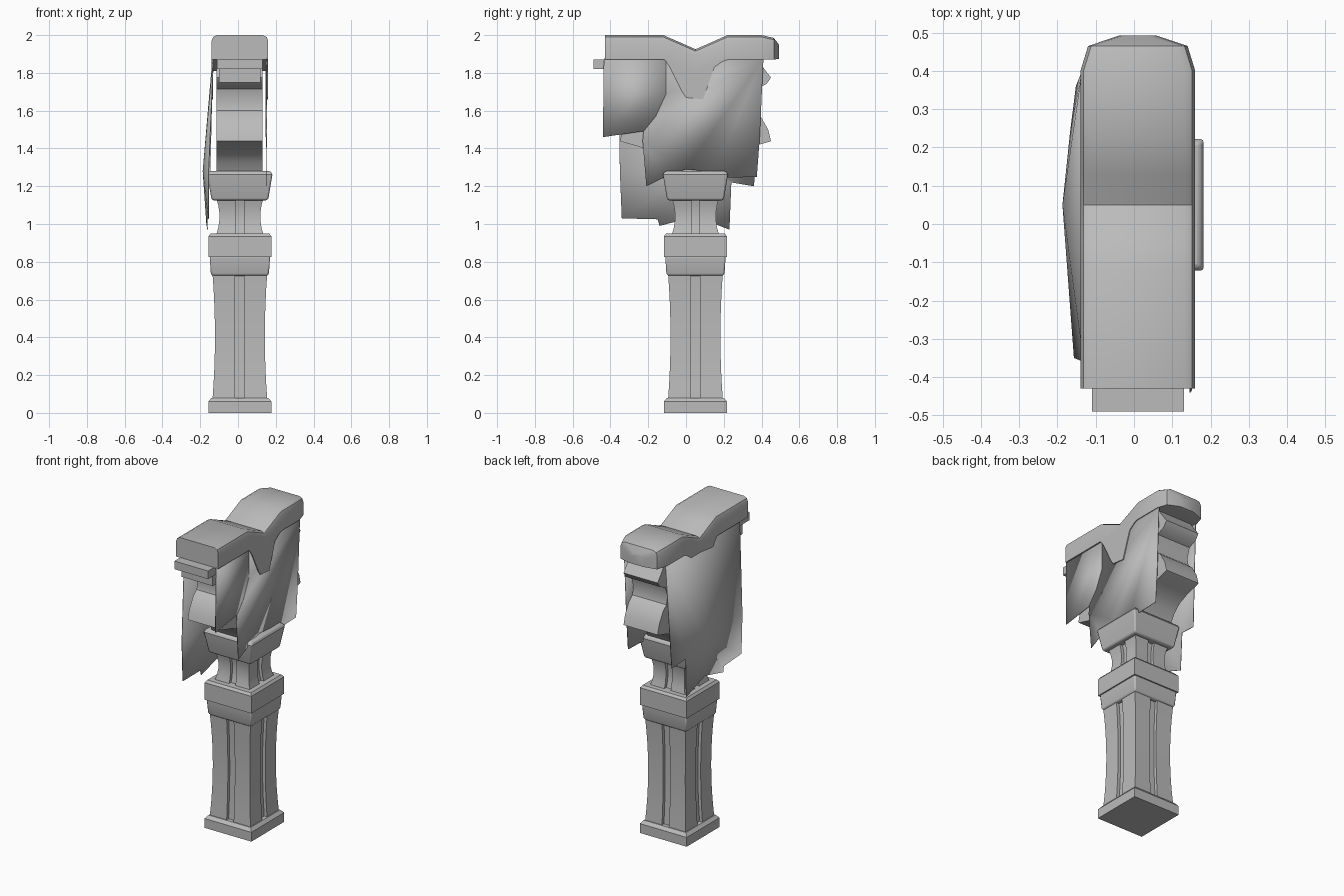
import bpy, math

cube = bpy.data.objects.get("Cube")
if cube:
    bpy.data.objects.remove(cube)

CX, CY = 0.01, 0.05   # axis of the post

stone = bpy.data.materials.new("stone grey")
stone.use_nodes = True
stone.diffuse_color = (0.5, 0.5, 0.5, 1)
stone.node_tree.nodes["Principled BSDF"].inputs["Base Color"].default_value = (0.5, 0.5, 0.5, 1)


def make(name, verts, faces, angle=35, bevel=0, thick=0):
    mesh = bpy.data.meshes.new(name)
    mesh.from_pydata(verts, [], faces)
    mesh.materials.append(stone)
    obj = bpy.data.objects.new(name, mesh)
    bpy.context.collection.objects.link(obj)
    bpy.ops.object.select_all(action='DESELECT')
    bpy.context.view_layer.objects.active = obj
    obj.select_set(True)
    # consistent outward normals
    bpy.ops.object.mode_set(mode='EDIT')
    bpy.ops.mesh.select_all(action='SELECT')
    bpy.ops.mesh.normals_make_consistent(inside=False)
    bpy.ops.object.mode_set(mode='OBJECT')
    if thick:
        mod = obj.modifiers.new("thickness", 'SOLIDIFY')
        mod.thickness, mod.offset = thick, 0
    if bevel:
        mod = obj.modifiers.new("bevel", 'BEVEL')
        mod.width, mod.segments = bevel, 2
        mod.limit_method, mod.angle_limit = 'ANGLE', math.radians(50)
    bpy.ops.object.shade_smooth_by_angle(angle=math.radians(angle))
    return obj


def loft(name, rings, **kw):
    n = len(rings[0])
    faces = [tuple(range(n)), tuple(range((len(rings) - 1) * n, len(rings) * n))]
    for r in range(len(rings) - 1):
        for i in range(n):
            j = (i + 1) % n
            faces.append((r * n + i, r * n + j, r * n + n + j, r * n + n + i))
    return make(name, [p for ring in rings for p in ring], faces, **kw)


def square(h, z, groove=0, depth=0.02):
    # square section, optionally with a channel down the middle of each side
    side = [(-h, h)]
    if groove:
        side += [(-groove, h), (-groove, h - depth), (groove, h - depth), (groove, h)]
    ring = []
    for k in range(4):
        c, s = round(math.cos(k * math.pi / 2)), round(math.sin(k * math.pi / 2))
        ring += [(CX + x * c + y * s, CY - x * s + y * c, z) for x, y in side]
    return ring


def prism(name, outline, x0, x1, **kw):
    return loft(name, [[(x, y, z) for y, z in outline] for x in (x0, x1)], **kw)


# post, from the ground up
loft("base", [square(0.167, 0), square(0.167, 0.06), square(0.15, 0.08)], angle=25)
loft("shaft", [square(0.132 + 0.013 * abs(t) ** 2, 0.405 + 0.335 * t, 0.025)
               for t in (-1, -0.75, -0.5, -0.25, 0, 0.25, 0.5, 0.75, 1)])
loft("lower_collar", [square(0.146, 0.725), square(0.154, 0.74), square(0.16, 0.83)], bevel=0.008)
loft("upper_collar", [square(0.167, 0.825), square(0.167, 0.935), square(0.155, 0.95)], angle=25)
loft("neck", [square(0.108 + 0.018 * t * t, 1.04 + 0.1 * t, 0.022)
              for t in (-1, -0.6, -0.2, 0.2, 0.6, 1)])
loft("capital", [square(0.145, 1.125), square(0.152, 1.14), square(0.172, 1.262),
                 square(0.162, 1.28)], bevel=0.008)

# scrolled bracket, symmetric front to back
half = [(0.15, 1.275), (0.18, 1.33), (0.23, 1.38), (0.30, 1.41), (0.39, 1.435),
        (0.40, 1.44), (0.385, 1.50), (0.345, 1.57), (0.31, 1.60), (0.30, 1.65),
        (0.32, 1.715), (0.375, 1.74), (0.40, 1.775), (0.365, 1.82), (0.33, 1.87)]
outline = [(CY + d, z) for d, z in half] + [(CY - d, z) for d, z in reversed(half)]
prism("scroll_bracket", outline, -0.113, 0.13)

# beam end showing under the front of the saddle
prism("beam", [(-0.49, 1.82), (-0.49, 1.872), (0.3, 1.872), (0.3, 1.82)], -0.11, 0.13)
prism("beam_support", [(-0.43, 1.75), (-0.43, 1.83), (0, 1.83), (0, 1.75)], -0.1, 0.12)

# saddle: y, top, bottom, half width
stations = [(-0.43, 2.0, 1.87, 0.15), (-0.12, 2.0, 1.87, 0.15), (-0.04, 1.965, 1.84, 0.15),
            (0.05, 1.925, 1.81, 0.15), (0.13, 1.96, 1.84, 0.15), (0.22, 2.0, 1.87, 0.15),
            (0.40, 2.0, 1.87, 0.15), (0.465, 1.985, 1.87, 0.13), (0.492, 1.95, 1.875, 0.05)]
rings = []
for y, top, low, w in stations:
    right = [(w, low), (w, top - 0.03), (w - 0.008, top - 0.01), (w - 0.028, top)]
    section = right + [(-x, z) for x, z in reversed(right)]
    rings.append([(CX + x, y, z) for x, z in section])
loft("saddle", rings)

# pointed flaps hanging from the dip of the saddle
flap = [(-0.12, 1.88), (-0.085, 1.83), (-0.02, 1.70), (0, 1.67), (0.09, 1.66),
        (0.115, 1.73), (0.15, 1.83), (0.22, 1.88), (0.05, 1.88)]
for side, x in (("right", -0.14), ("left", 0.152)):
    prism(side + "_flap", flap, x, x + 0.008)


# ragged cloth on the left side, two overlapping sheets
def sheet(name, x, points):
    verts = [(x - 0.006 * (1.87 - z), y, z) for y, z in points]
    make(name, verts, [tuple(range(len(verts)))], thick=0.004)


sheet("left_front_cloth", 0.149, [(-0.435, 1.875), (-0.44, 1.46), (-0.235, 1.49),
                                  (-0.1, 1.49), (-0.1, 1.875)])
sheet("left_rear_cloth", 0.153, [(-0.105, 1.875), (-0.105, 1.69), (-0.16, 1.57),
                                 (-0.225, 1.49), (-0.23, 1.44), (-0.21, 1.20),
                                 (-0.11, 1.25), (0, 1.29), (0.15, 1.275), (0.23, 1.245),
                                 (0.375, 1.25), (0.39, 1.45), (0.41, 1.875)])

# longer cloth on the right side, pushed out over the capital
verts = [(-0.13, -0.36, 1.875), (-0.134, CY, 1.875), (-0.134, 0.40, 1.875),
         (-0.155, -0.35, 1.28), (-0.185, CY, 1.28), (-0.165, 0.24, 1.22),
         (-0.15, 0.36, 1.20), (-0.155, -0.34, 1.03), (-0.163, -0.15, 1.025),
         (-0.165, -0.14, 0.99), (-0.168, CY, 1.04), (-0.162, 0.23, 0.97)]
make("right_cloth", verts, [(0, 1, 4, 3), (1, 2, 6, 5, 4), (3, 4, 10, 9, 8, 7),
                            (4, 5, 11, 10)], angle=20, thick=0.004)
